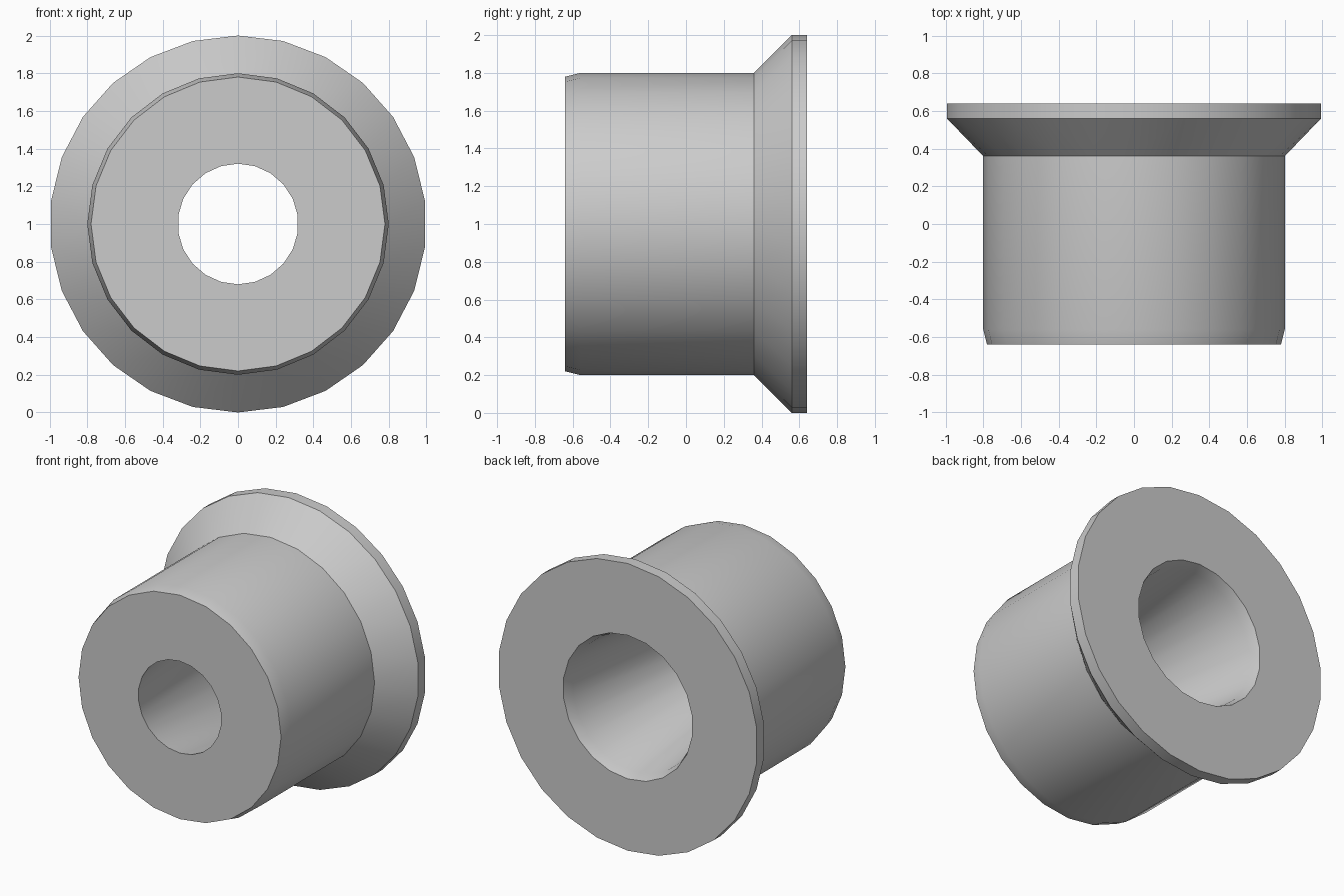
import bpy, bmesh, math

cube = bpy.data.objects.get("Cube")
if cube:
    bpy.data.objects.remove(cube, do_unlink=True)

grey = bpy.data.materials.new("light grey")
grey.use_nodes = True
colour = (0.6, 0.6, 0.6, 1)
grey.diffuse_color = colour
grey.node_tree.nodes["Principled BSDF"].inputs["Base Color"].default_value = colour


def ring(bm, sides, radius, y):
    """Circle of vertices around the y axis, starting at the top."""
    angles = [2 * math.pi * i / sides for i in range(sides)]
    return [bm.verts.new((radius * math.sin(a), y, 1 + radius * math.cos(a))) for a in angles]


def skin(bm, a, b):
    """Join two rings: quads for equal counts, otherwise a fan of triangles."""
    n, m = len(a), len(b)
    i = j = 0
    while i < n or j < m:
        p, q = a[i % n], b[j % m]
        if n == m:
            bm.faces.new((p, a[(i + 1) % n], b[(j + 1) % m], q))
            i, j = i + 1, j + 1
        elif j >= m or (i < n and (i + 1) * m <= (j + 1) * n):
            bm.faces.new((p, a[(i + 1) % n], q))
            i += 1
        else:
            bm.faces.new((p, b[(j + 1) % m], q))
            j += 1


# Closed section: sides, radius, y
section = [
    (24, 0.78, -0.64),   # front face rim
    (24, 0.80, -0.56),   # end of front bevel
    (24, 0.80, 0.36),    # foot of the flare
    (26, 1.00, 0.56),    # flange front edge
    (26, 1.00, 0.64),    # flange back edge
    (22, 0.50, 0.64),    # bore mouth at the back
    (22, 0.475, 0.57),   # end of mouth bevel
    (22, 0.32, -0.64),   # tapered bore reaches the front face
]

bm = bmesh.new()
rings = [ring(bm, *s) for s in section]
for k, r in enumerate(rings):
    skin(bm, r, rings[(k + 1) % len(rings)])
bmesh.ops.recalc_face_normals(bm, faces=bm.faces)

mesh = bpy.data.meshes.new("flanged_bushing")
bm.to_mesh(mesh)
bm.free()
mesh.materials.append(grey)
bushing = bpy.data.objects.new("flanged_bushing", mesh)
bpy.context.collection.objects.link(bushing)

# Smooth round walls, crisp rims
bpy.ops.object.select_all(action="DESELECT")
bushing.select_set(True)
bpy.context.view_layer.objects.active = bushing
bpy.ops.object.shade_smooth_by_angle(angle=math.radians(30))
